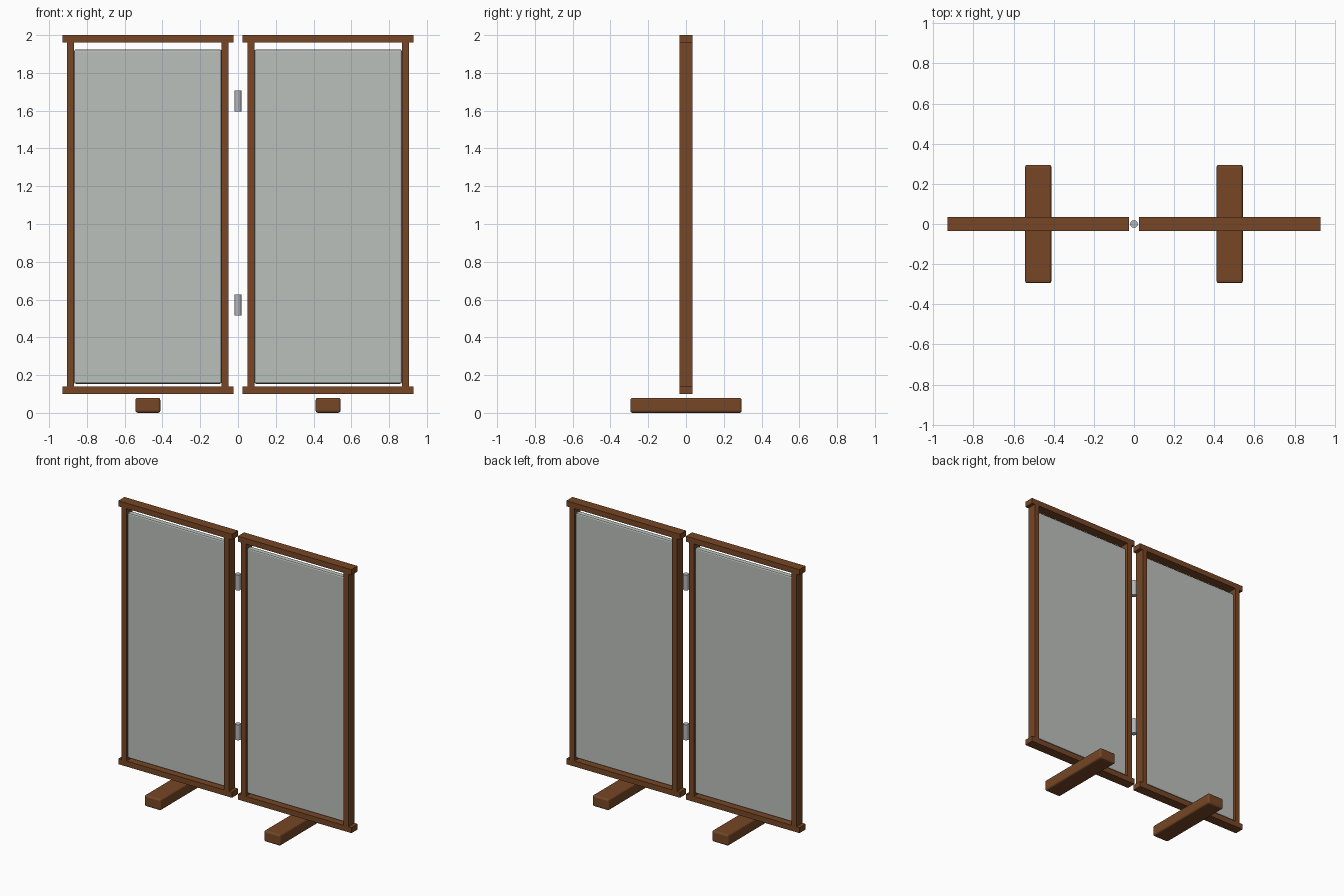
import bpy

if "Cube" in bpy.data.objects:
    bpy.data.objects.remove(bpy.data.objects["Cube"])

def material(name, rgb):
    m = bpy.data.materials.new(name)
    m.diffuse_color = (*rgb, 1.0)
    m.use_nodes = True
    m.node_tree.nodes["Principled BSDF"].inputs["Base Color"].default_value = m.diffuse_color
    return m

WOOD = material("brown_wood", (0.18, 0.062, 0.019))
CLOTH = material("pale_grey_panel", (0.50, 0.53, 0.50))
METAL = material("grey_metal", (0.45, 0.46, 0.49))

def box(name, loc, size, mat, bevel=0.0, segments=2):
    bpy.ops.mesh.primitive_cube_add(size=1, location=loc)
    ob = bpy.context.object
    ob.name = name
    ob.scale = size
    bpy.ops.object.transform_apply(location=False, rotation=False, scale=True)
    ob.data.materials.append(mat)
    if bevel:
        mod = ob.modifiers.new("soft_edges", 'BEVEL')
        mod.width = bevel
        mod.segments = segments
    return ob

DEPTH = 0.07
for side, s in (("left", -1), ("right", 1)):
    cx = s * 0.477
    # top and bottom rails
    box(f"{side}_top_rail", (cx, 0, 1.98), (0.906, DEPTH, 0.04), WOOD)
    box(f"{side}_bottom_rail", (cx, 0, 0.12), (0.906, DEPTH, 0.04), WOOD)
    # upright stiles
    for part, d in (("outer", 1), ("inner", -1)):
        box(f"{side}_{part}_stile", (cx + s * d * 0.409, 0, 1.05),
            (0.038, DEPTH, 1.82), WOOD)
    # infill panel, with a gap below the top rail
    box(f"{side}_panel", (cx, 0, 1.039), (0.782, 0.038, 1.77), CLOTH, 0.01)
    # crosswise foot
    box(f"{side}_foot", (cx, 0, 0.04), (0.132, 0.59, 0.08), WOOD, 0.013, 3)

# hinge barrels between the two screens
for name, z in (("lower_hinge", 0.572), ("upper_hinge", 1.652)):
    bpy.ops.mesh.primitive_cylinder_add(vertices=16, radius=0.019, depth=0.112,
                                        location=(0, 0, z))
    hinge = bpy.context.object
    hinge.name = name
    hinge.data.materials.append(METAL)
    bpy.ops.object.shade_smooth_by_angle()
